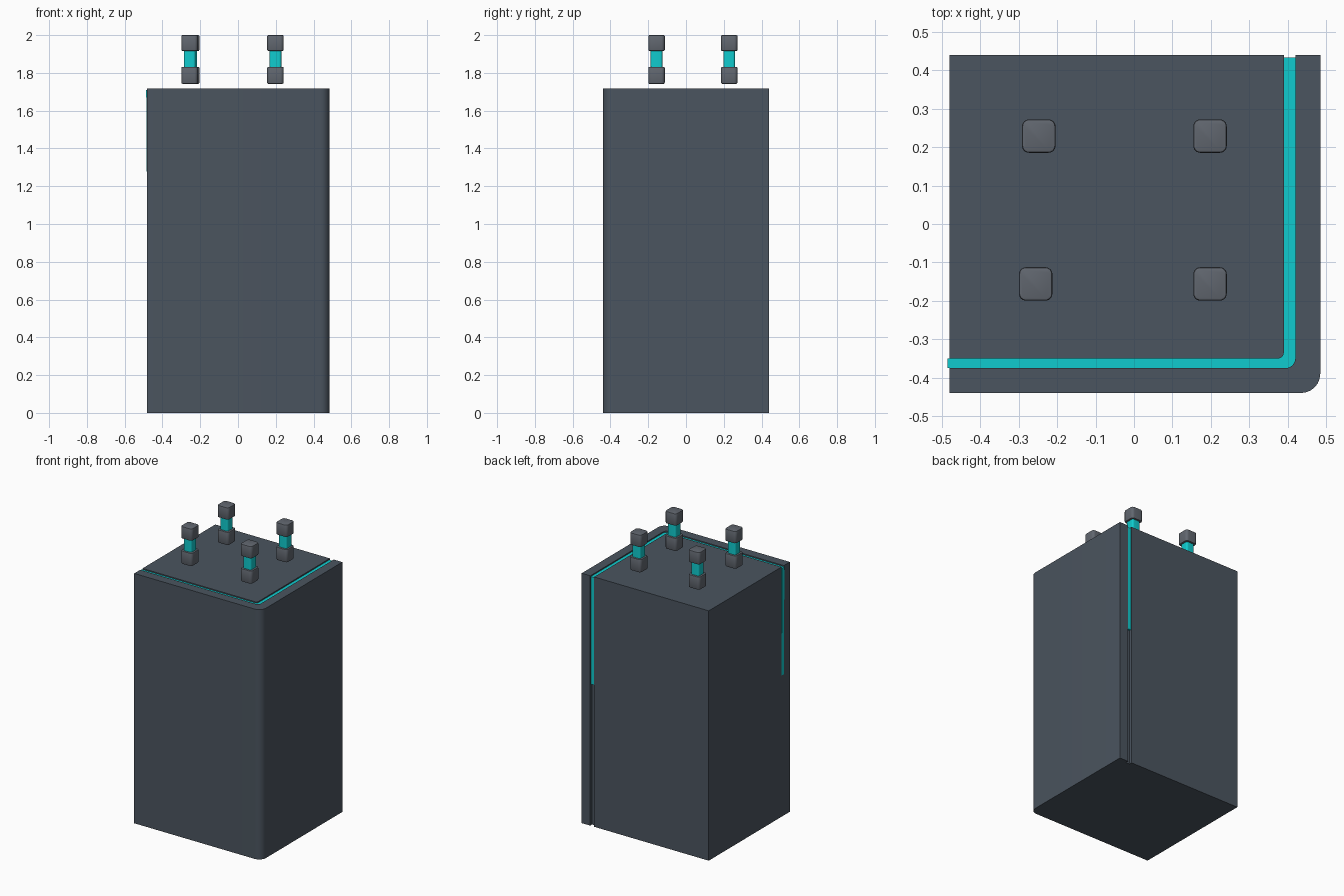
import bpy, bmesh, math
from mathutils import Vector

if "Cube" in bpy.data.objects:
    bpy.data.objects.remove(bpy.data.objects["Cube"])


def material(name, rgb):
    m = bpy.data.materials.new(name)
    m.diffuse_color = (*rgb, 1)
    m.use_nodes = True
    m.node_tree.nodes["Principled BSDF"].inputs["Base Color"].default_value = m.diffuse_color
    return m


DARK = material("slate", (0.07, 0.09, 0.115))
GREY = material("grey", (0.12, 0.135, 0.16))
CYAN = material("cyan", (0.005, 0.6, 0.62))


def rounded(corners, seg=6):
    """Outline of right-angled corners (x, y, radius), arcs where radius > 0."""
    out, n = [], len(corners)
    for i, (x, y, r) in enumerate(corners):
        p = Vector((x, y))
        if r == 0:
            out.append(p)
            continue
        dp = (Vector(corners[i - 1][:2]) - p).normalized()
        dn = (Vector(corners[(i + 1) % n][:2]) - p).normalized()
        c = p + r * (dp + dn)
        for k in range(seg + 1):
            t = math.pi / 2 * k / seg
            out.append(c - r * (dn * math.cos(t) + dp * math.sin(t)))
    return out


def prism(name, corners, z0, z1, mat=None, bevel=0.0):
    bm = bmesh.new()
    face = bm.faces.new([bm.verts.new((p.x, p.y, z0)) for p in rounded(corners)])
    new = bmesh.ops.extrude_face_region(bm, geom=[face])["geom"]
    bmesh.ops.translate(bm, vec=(0, 0, z1 - z0),
                        verts=[g for g in new if isinstance(g, bmesh.types.BMVert)])
    bmesh.ops.recalc_face_normals(bm, faces=bm.faces[:])
    if bevel:
        rims = [e for e in bm.edges if abs(e.verts[0].co.z - e.verts[1].co.z) < 1e-6]
        bmesh.ops.bevel(bm, geom=rims, offset=bevel, segments=2, profile=0.5, affect='EDGES')
    me = bpy.data.meshes.new(name)
    bm.to_mesh(me)
    bm.free()
    ob = bpy.data.objects.new(name, me)
    bpy.context.collection.objects.link(ob)
    if mat:
        me.materials.append(mat)
    return ob


def smooth(ob):
    bpy.ops.object.select_all(action='DESELECT')
    ob.select_set(True)
    bpy.context.view_layer.objects.active = ob
    bpy.ops.object.shade_smooth_by_angle(angle=math.radians(30))


def box(cx, cy, half, r):
    return [(cx - half, cy - half, r), (cx + half, cy - half, r),
            (cx + half, cy + half, r), (cx - half, cy + half, r)]


def l_shape(left, back):
    return [(left, -0.375, 0), (0.42, -0.375, 0.025), (0.42, back, 0),
            (0.39, back, 0), (0.39, -0.35, 0.015), (left, -0.35, 0)]


# main block with one rounded front corner
TOP = 1.717
body = prism("main_block", [(-0.481, -0.44, 0), (0.485, -0.44, 0.05),
                            (0.485, 0.44, 0), (-0.481, 0.44, 0)], 0, TOP, DARK)

# L groove on the top and shallow slot down the back
cutters = [prism("top_groove_cutter", l_shape(-0.6, 0.6), TOP - 0.012, TOP + 0.1),
           prism("back_slot_cutter", [(0.39, 0.42, 0), (0.42, 0.42, 0),
                                      (0.42, 0.6, 0), (0.39, 0.6, 0)], -0.1, TOP + 0.1)]
bpy.context.view_layer.objects.active = body
for c in cutters:
    c.hide_render = True
    mod = body.modifiers.new(c.name, 'BOOLEAN')
    mod.operation, mod.solver, mod.object = 'DIFFERENCE', 'EXACT', c
    bpy.ops.object.modifier_apply(modifier=mod.name)
    bpy.data.objects.remove(c)
smooth(body)

# glowing L strip, its left end leaning out of the block towards the top
strip = prism("light_strip", l_shape(-0.486, 0.434), 0.97, TOP - 0.008, CYAN)
for v in strip.data.vertices:
    if v.co.x < -0.4 and v.co.z < 1:
        v.co.x = -0.481
smooth(strip)

# four posts: grey foot, cyan neck, grey cap
for i, (x, y) in enumerate([(-0.248, 0.229), (0.198, 0.229),
                            (-0.256, -0.156), (0.198, -0.156)], 1):
    smooth(prism(f"post_foot_{i}", box(x, y, 0.0435, 0.018), 1.742, 1.832, GREY, 0.006))
    smooth(prism(f"post_neck_{i}", box(x, y, 0.031, 0.012), 1.82, 1.93, CYAN))
    smooth(prism(f"post_cap_{i}", box(x, y, 0.0435, 0.018), 1.916, 2.0, GREY, 0.006))
